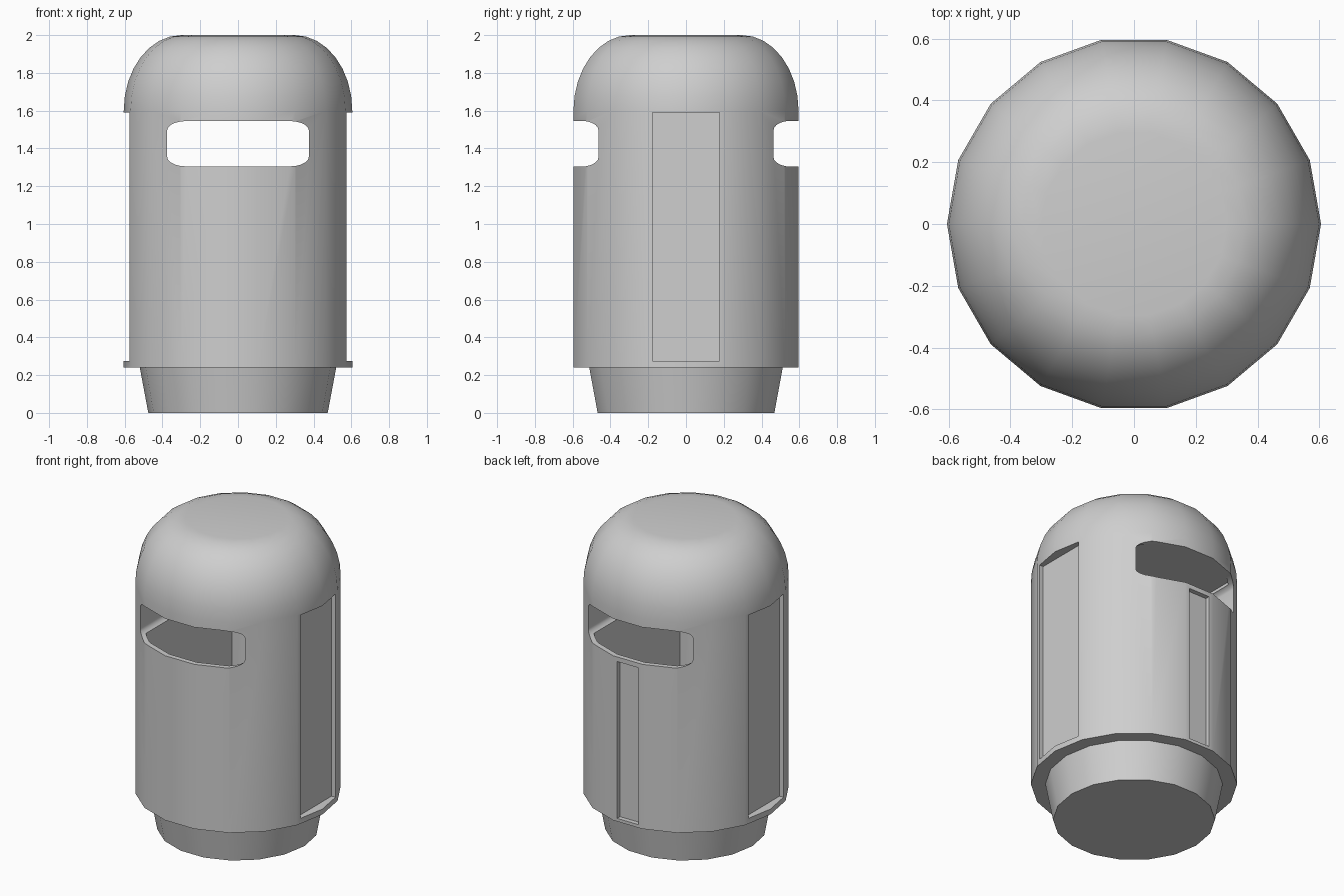
import bpy
import bmesh
from math import sin, cos, pi, radians
from mathutils import Vector

cube = bpy.data.objects.get("Cube")
if cube:
    bpy.data.objects.remove(cube, do_unlink=True)

SIDES = 18
RADIUS = 0.605
SLOT_LOW, SLOT_HIGH = 1.305, 1.545

grey = bpy.data.materials.new("light grey")
grey.use_nodes = True
grey.diffuse_color = (0.62, 0.62, 0.62, 1)
grey.node_tree.nodes["Principled BSDF"].inputs["Base Color"].default_value = grey.diffuse_color


def make_object(name, bm):
    bmesh.ops.recalc_face_normals(bm, faces=bm.faces)
    mesh = bpy.data.meshes.new(name)
    bm.to_mesh(mesh)
    bm.free()
    mesh.materials.append(grey)
    obj = bpy.data.objects.new(name, mesh)
    bpy.context.collection.objects.link(obj)
    return obj


def lathe(name, profile, cap_top=True):
    """Stack rings of (radius, height) into a closed many-sided solid."""
    bm = bmesh.new()
    rings = []
    for r, z in profile:
        angles = [2 * pi * i / SIDES for i in range(SIDES)]
        rings.append([bm.verts.new((r * cos(a), r * sin(a), z)) for a in angles])
    for low, high in zip(rings, rings[1:]):
        for i in range(SIDES):
            j = (i + 1) % SIDES
            bm.faces.new((low[i], low[j], high[j], high[i]))
    bm.faces.new(rings[0][::-1])
    if cap_top:
        bm.faces.new(rings[-1])
    return make_object(name, bm)


def prism(name, points, direction):
    """Extrude a flat outline of 3D points along a vector."""
    bm = bmesh.new()
    face = bm.faces.new([bm.verts.new(p) for p in points])
    extruded = bmesh.ops.extrude_face_region(bm, geom=[face])
    verts = [g for g in extruded["geom"] if isinstance(g, bmesh.types.BMVert)]
    bmesh.ops.translate(bm, verts=verts, vec=Vector(direction))
    return make_object(name, bm)


def box(name, low, high):
    (x0, y0, z0), (x1, y1, z1) = low, high
    outline = [(x0, y0, z0), (x1, y0, z0), (x1, y1, z0), (x0, y1, z0)]
    return prism(name, outline, (0, 0, z1 - z0))


def cut(target, cutter):
    cutter.hide_render = True
    mod = target.modifiers.new("cut", "BOOLEAN")
    mod.operation = "DIFFERENCE"
    mod.solver = "EXACT"
    mod.object = cutter
    bpy.context.view_layer.objects.active = target
    bpy.ops.object.modifier_apply(modifier=mod.name)
    bpy.data.objects.remove(cutter, do_unlink=True)


# Tapered base
base = lathe("base", [(0.475, 0), (0.52, 0.24)], cap_top=False)

# Body with a rounded dome and flat top
dome = [(0.3 + 0.305 * cos(t), 1.6 + 0.4 * sin(t))
        for t in (radians(90 * i / 8) for i in range(9))]
body = lathe("bin_body", [(RADIUS, 0.24)] + dome)

# Inner cavity: a slightly smaller cylinder with straight left and right walls
inner, half = 0.572, 0.352
arc = [(inner * cos(radians(a)), inner * sin(radians(a))) for a in (60, 80, 100, 120)]
back = [(half, 0.44)] + arc + [(-half, 0.44)]
outline = back + [(-x, -y) for x, y in back]
cut(body, prism("cavity_cutter", [(x, y, 0.3) for x, y in outline],
                (0, 0, SLOT_HIGH - 0.3)))

# Rounded slot through front and back
mid, tall, wide = (SLOT_LOW + SLOT_HIGH) / 2, (SLOT_HIGH - SLOT_LOW) / 2, 0.375
rx, rz = 0.1, 0.05
slot = []
for corner, (sx, sz) in enumerate([(1, 1), (-1, 1), (-1, -1), (1, -1)]):
    for step in range(6):
        a = pi / 2 * (corner + step / 5)
        slot.append((sx * (wide - rx) + rx * cos(a), -1, mid + sz * (tall - rz) + rz * sin(a)))
cut(body, prism("slot_cutter", slot, (0, 2, 0)))

# Recessed side panels
for side in (-1, 1):
    x0, x1 = sorted((side * 0.546, side * 0.8))
    cut(body, box("side_panel_cutter", (x0, -0.178, 0.275), (x1, 0.178, 1.59)))

# Narrow recessed back panel
cut(body, box("back_panel_cutter", (-0.076, 0.566, 0.26), (0.076, 0.8, 1.275)))

# Smooth round walls, crisp edges
for obj in (base, body):
    bpy.ops.object.select_all(action="DESELECT")
    obj.select_set(True)
    bpy.context.view_layer.objects.active = obj
    bpy.ops.object.shade_smooth_by_angle(angle=radians(30))
